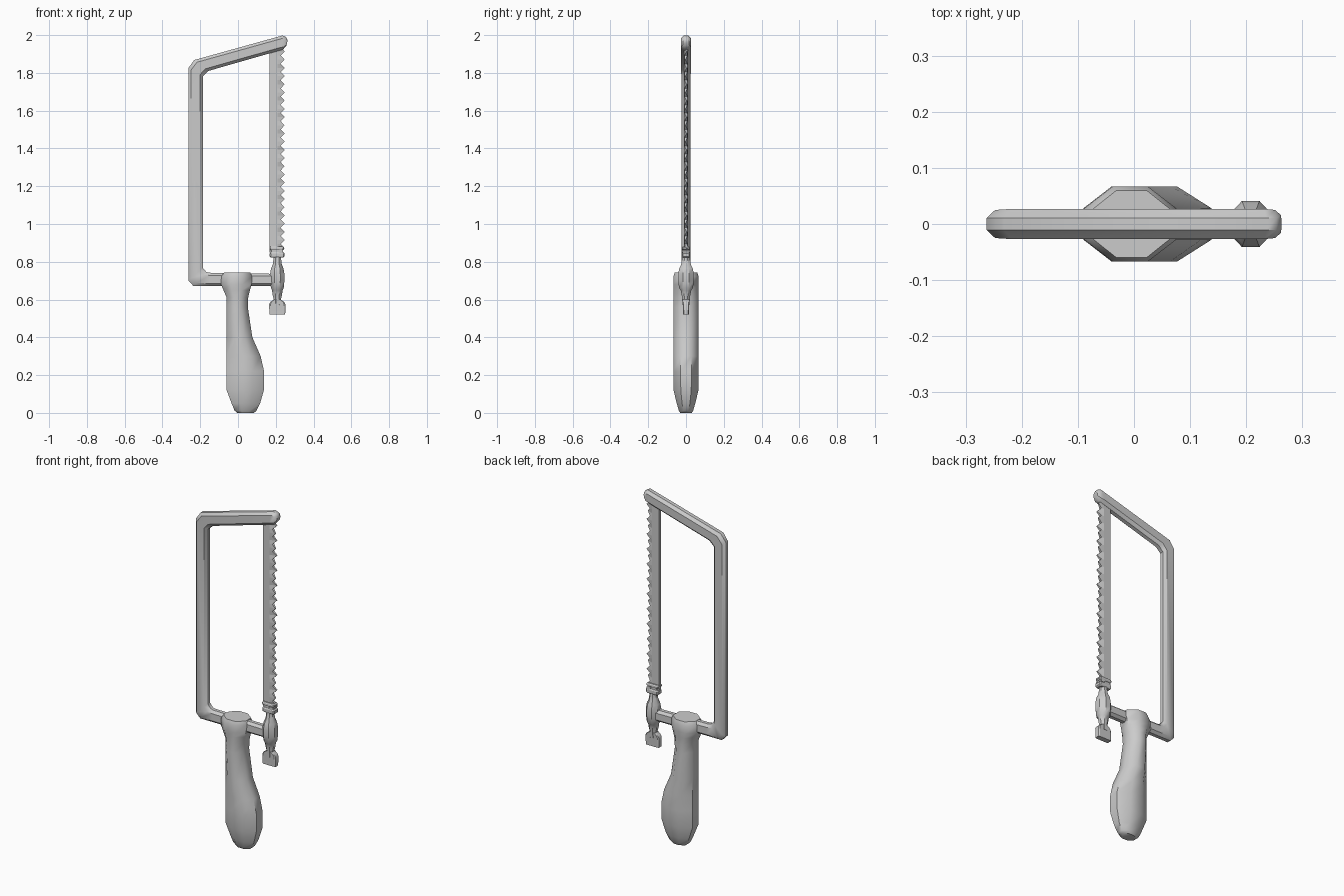
import bpy, bmesh, math
from mathutils import Vector

if "Cube" in bpy.data.objects:
    bpy.data.objects.remove(bpy.data.objects["Cube"])

OCT = [(math.cos(math.radians(22.5 + 45 * i)) / math.cos(math.radians(22.5)),
        math.sin(math.radians(22.5 + 45 * i)) / math.cos(math.radians(22.5))) for i in range(8)]
GRIP = [(1, .42), (.38, 1), (-.38, 1), (-1, .42), (-1, -.42), (-.38, -1), (.38, -1), (1, -.42)]
BOX = [(1, .75), (.85, 1), (-.85, 1), (-1, .75), (-1, -.75), (-.85, -1), (.85, -1), (1, -.75)]


def loft(name, rings, smooth=40):
    """Skin a list of equal-length rings and cap both ends."""
    bm = bmesh.new()
    rows = [[bm.verts.new(p) for p in ring] for ring in rings]
    n = len(rows[0])
    for a, b in zip(rows, rows[1:]):
        for i in range(n):
            j = (i + 1) % n
            bm.faces.new((a[i], a[j], b[j], b[i]))
    bm.faces.new(rows[0][::-1])
    bm.faces.new(rows[-1])
    bmesh.ops.recalc_face_normals(bm, faces=bm.faces)
    mesh = bpy.data.meshes.new(name)
    bm.to_mesh(mesh)
    bm.free()
    ob = bpy.data.objects.new(name, mesh)
    bpy.context.collection.objects.link(ob)
    if smooth:
        bpy.ops.object.select_all(action='DESELECT')
        ob.select_set(True)
        bpy.context.view_layer.objects.active = ob
        bpy.ops.object.shade_smooth_by_angle(angle=math.radians(smooth))
    return ob


def level(z, x0, x1, hy, section):
    """Horizontal ring at height z, from x0 to x1, half depth hy."""
    c, h = (x0 + x1) / 2, (x1 - x0) / 2
    return [(c + h * u, hy * v, z) for u, v in section]


# Bent frame bar: outer and inner edge points, each pair carries one ring
edges = [((.20, .672), (.20, .736), .025), ((-.15, .672), (-.15, .742), .025),
         ((-.236, .672), (-.168, .746), .025), ((-.263, .70), (-.186, .768), .025),
         ((-.263, 1.825), (-.186, 1.782), .025), ((-.232, 1.868), (-.158, 1.81), .027),
         ((.236, 1.998), (.215, 1.917), .027), ((.254, 1.99), (.24, 1.925), .025),
         ((.263, 1.973), (.257, 1.945), .016)]
rings = []
for outer, inner, hy in edges:
    o, i = Vector((outer[0], 0, outer[1])), Vector((inner[0], 0, inner[1]))
    mid, half = (o + i) / 2, (o - i) / 2
    rings.append([mid + half * max(-1, min(1, u)) + Vector((0, hy * v, 0))
                  for u, v in [(1, .41), (.6, 1), (-.6, 1), (-1, .41),
                               (-1, -.41), (-.6, -1), (.6, -1), (1, -.41)]])
loft("frame", rings)

# Handle with palm swell and flared collar
grip = [(0, -.005, .085, .03), (.012, -.018, .098, .038), (.05, -.034, .117, .049),
        (.12, -.06, .137, .066), (.22, -.06, .138, .067), (.30, -.06, .12, .067),
        (.40, -.06, .076, .067), (.56, -.06, .052, .067), (.61, -.06, .054, .067),
        (.65, -.077, .063, .067), (.68, -.09, .072, .067), (.722, -.088, .075, .067),
        (.742, -.075, .066, .06)]
loft("handle", [level(*g, GRIP) for g in grip], 50)

# Tension spindle through the end of the lower arm
X = .208
spindle = [(.57, .02, .019), (.60, .019, .020), (.625, .025, .023), (.65, .028, .028),
           (.662, .034, .037), (.70, .038, .041), (.735, .038, .041), (.765, .033, .036),
           (.785, .024, .026), (.81, .021, .022), (.835, .018, .018)]
loft("tension_spindle", [level(z, X - a, X + a, b, OCT) for z, a, b in spindle])

# Flat thumb tab at the bottom of the spindle
tab = [(.52, .042, .015), (.575, .043, .017), (.588, .036, .018), (.60, .018, .018)]
loft("thumb_tab", [level(z, X - a, X + a, b, BOX) for z, a, b in tab], 30)

# Blade clamp: two jaws and a cross pin
for name, z0, z1, x0, x1 in (("lower_jaw", .823, .851, .168, .246),
                             ("upper_jaw", .862, .882, .166, .244)):
    loft(name, [level(z0, x0 + .006, x1 - .006, .017, BOX), level(z0 + .006, x0, x1, .021, BOX),
                level(z1 - .006, x0, x1, .021, BOX), level(z1, x0 + .006, x1 - .006, .017, BOX)], 30)
loft("clamp_neck", [level(z, .175, .222, .015, BOX) for z in (.845, .87)], 30)
loft("clamp_pin", [[(.226 + .013 * u, y, .856 + .009 * v) for u, v in OCT] for y in (-.022, .022)])

# Saw blade: flat spine with alternately set teeth
teeth, z0, z1 = 25, .85, 1.935
rings = []
for k in range(2 * teeth + 1):
    z = z0 + (z1 - z0) * k / (2 * teeth)
    tip = k % 2
    x, t = (.247, .003) if tip else (.226, .008)
    lean = (.006 if k % 4 == 1 else -.006) if tip else 0
    rings.append([(.168, -.01, z), (.210, -.01, z), (x, lean - t, z),
                  (x, lean + t, z), (.210, .01, z), (.168, .01, z)])
loft("saw_blade", rings, 0)
